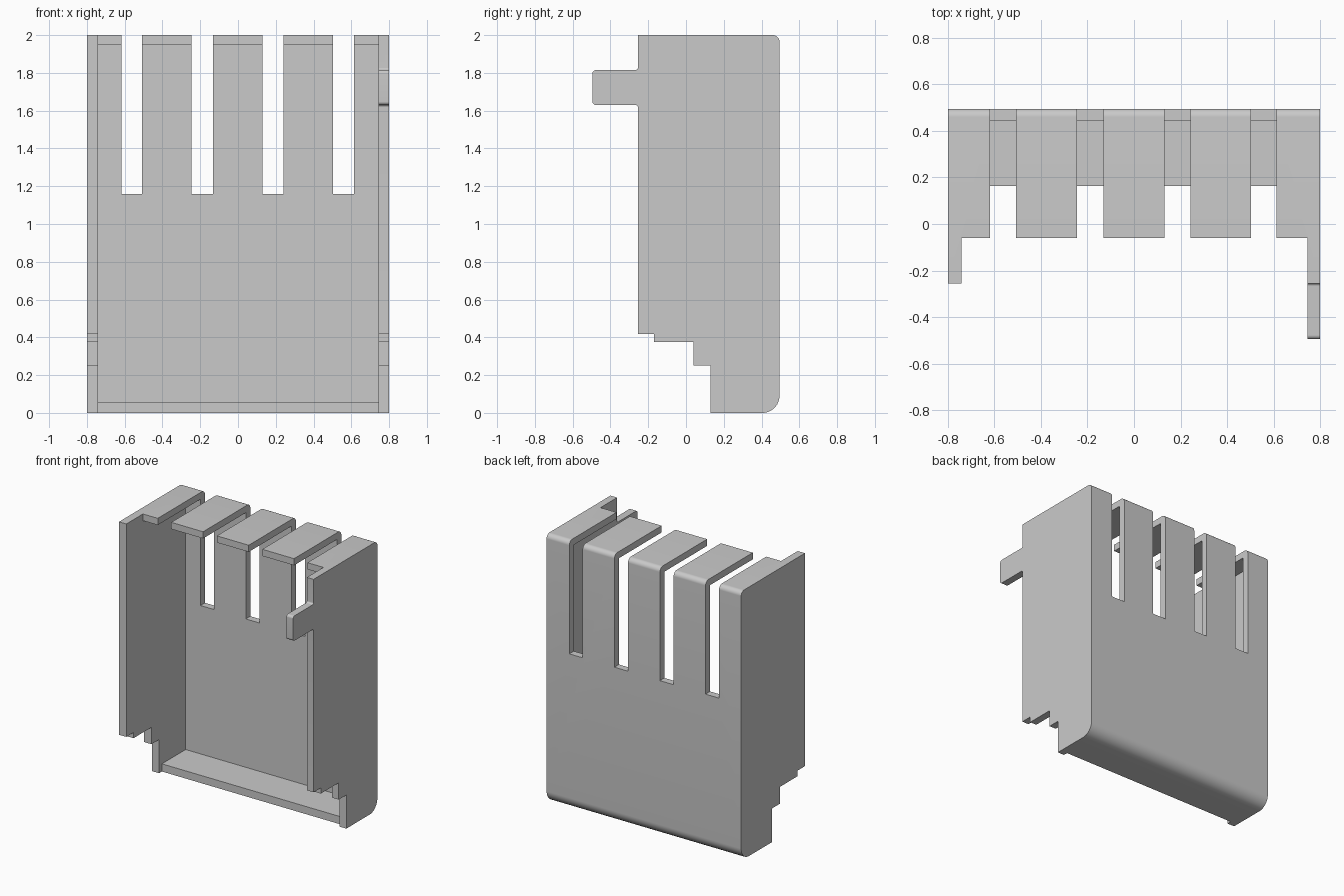
import bpy, bmesh
from math import pi, tan
from mathutils import Vector

cube = bpy.data.objects.get("Cube")
if cube:
    bpy.data.objects.remove(cube, do_unlink=True)

grey = bpy.data.materials.new("light grey")
grey.use_nodes = True
colour = (0.59, 0.59, 0.59, 1)
grey.diffuse_color = colour
grey.node_tree.nodes["Principled BSDF"].inputs["Base Color"].default_value = colour


def rounded(points, steps=8):
    """Turn (y, z, radius) corners into an outline with arcs."""
    outline = []
    for i, (y, z, r) in enumerate(points):
        p = Vector((y, z))
        if r == 0:
            outline.append(p)
            continue
        a = (Vector(points[i - 1][:2]) - p).normalized()
        b = (Vector(points[(i + 1) % len(points)][:2]) - p).normalized()
        d = r / tan(a.angle(b) / 2)
        centre = p + (a + b) * d
        for k in range(steps + 1):
            # unit direction swept from one tangent point to the other
            sweep = (-b).lerp(-a, k / steps).normalized()
            outline.append(centre + sweep * r)
    return outline


def extrude_profile(name, outline, x0, x1):
    bm = bmesh.new()
    face = bm.faces.new([bm.verts.new((x0, p.x, p.y)) for p in outline])
    moved = bmesh.ops.extrude_face_region(bm, geom=[face], use_keep_orig=True)["geom"]
    verts = [g for g in moved if isinstance(g, bmesh.types.BMVert)]
    bmesh.ops.translate(bm, verts=verts, vec=(x1 - x0, 0, 0))
    bmesh.ops.recalc_face_normals(bm, faces=bm.faces)
    mesh = bpy.data.meshes.new(name)
    bm.to_mesh(mesh)
    bm.free()
    mesh.materials.append(grey)
    obj = bpy.data.objects.new(name, mesh)
    bpy.context.collection.objects.link(obj)
    return obj


def cut_box(target, x, y, z):
    """Subtract a box given by its ranges."""
    corners = [Vector((y[0], z[0])), Vector((y[1], z[0])),
               Vector((y[1], z[1])), Vector((y[0], z[1]))]
    cutter = extrude_profile("cutter", corners, *x)
    cutter.hide_render = True
    bpy.context.view_layer.objects.active = target
    mod = target.modifiers.new("cut", "BOOLEAN")
    mod.operation = "DIFFERENCE"
    mod.solver = "EXACT"
    mod.object = cutter
    bpy.ops.object.modifier_apply(modifier=mod.name)
    bpy.data.objects.remove(cutter, do_unlink=True)


# Housing: stepped side profile with the latch tab, drawn across the full width
side = rounded([
    (0.13, 0, 0), (0.495, 0, 0.09), (0.495, 2, 0.035), (-0.255, 2, 0),
    (-0.255, 1.815, 0.012), (-0.495, 1.815, 0.018),
    (-0.495, 1.63, 0.018), (-0.255, 1.63, 0.012),
    (-0.255, 0.417, 0), (-0.17, 0.417, 0), (-0.17, 0.375, 0),
    (0.04, 0.375, 0), (0.04, 0.25, 0), (0.13, 0.25, 0)])
housing = extrude_profile("slotted_housing", side, -0.8, 0.8)

inner = (-0.74, 0.745)
# Latch tab stays on the left wall only
cut_box(housing, (-1, 0.7), (-1, -0.255), (1.5, 1.95))
# Open cavity
cut_box(housing, inner, (-1, 0.442), (0.057, 1.95))
# Shorter roof and floor between the walls
cut_box(housing, inner, (-1, -0.06), (1.9, 2.2))
cut_box(housing, inner, (-1, 0.163), (-0.2, 0.1))
# Vent slots through the roof and back
for x in ((-0.618, -0.507), (-0.245, -0.132), (0.13, 0.242), (0.503, 0.613)):
    cut_box(housing, x, (-0.9, 0.9), (1.16, 2.3))

bpy.ops.object.select_all(action="DESELECT")
housing.select_set(True)
bpy.context.view_layer.objects.active = housing
bpy.ops.object.shade_smooth_by_angle(angle=pi / 6)
